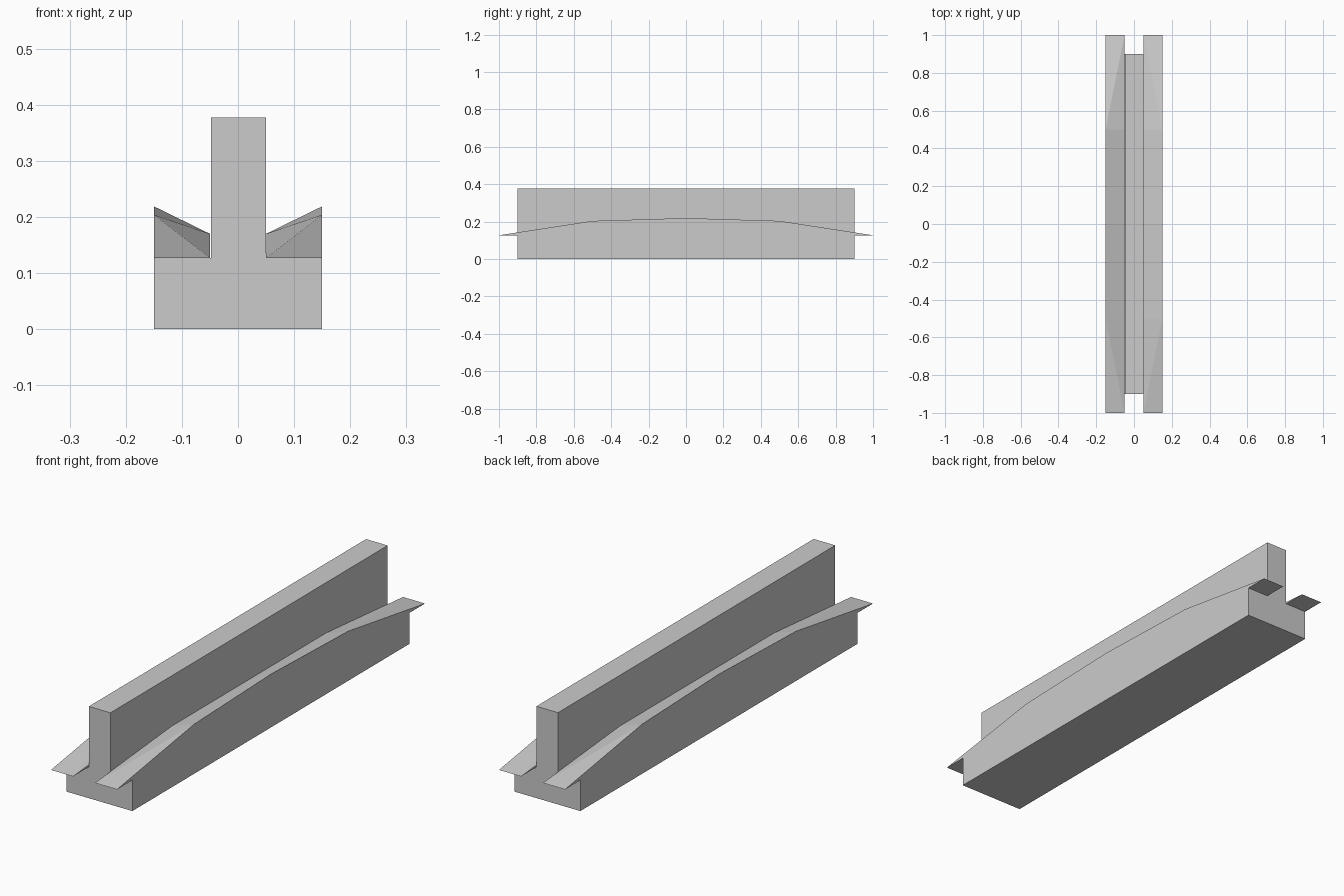
import bpy, bmesh

if "Cube" in bpy.data.objects:
    bpy.data.objects.remove(bpy.data.objects["Cube"])


def make_object(name, bm):
    bmesh.ops.recalc_face_normals(bm, faces=bm.faces[:])
    mesh = bpy.data.meshes.new(name)
    bm.to_mesh(mesh)
    bm.free()
    obj = bpy.data.objects.new(name, mesh)
    bpy.context.collection.objects.link(obj)
    return obj


# Main body: inverted T profile extruded along y
profile = [(-0.15, 0), (0.15, 0), (0.15, 0.127), (0.05, 0.127), (0.05, 0.377),
           (-0.048, 0.377), (-0.048, 0.127), (-0.15, 0.127)]
bm = bmesh.new()
face = bm.faces.new([bm.verts.new((x, -0.9, z)) for x, z in profile])
ext = bmesh.ops.extrude_face_region(bm, geom=[face])
moved = [v for v in ext["geom"] if isinstance(v, bmesh.types.BMVert)]
bmesh.ops.translate(bm, verts=moved, vec=(0, 1.8, 0))
make_object("body", bm)

# Side fender: arched, inward sloping wedge tapering to flat tips
IN, OUT, BASE = 0.05, 0.15, 0.127
stations = [(-0.5, 0.17, 0.204), (0, 0.17, 0.219), (0.5, 0.17, 0.204)]
bm = bmesh.new()
tips = [[bm.verts.new((x, y, BASE)) for x in (IN, OUT)] for y in (-1, 1)]
inner = [bm.verts.new((IN, y, zi)) for y, zi, zo in stations]
outer = [bm.verts.new((OUT, y, zo)) for y, zi, zo in stations]
(fi, fo), (bi, bo) = tips
bm.faces.new((fi, bi, bo, fo))
bm.faces.new([fi] + inner + [bi])
bm.faces.new([fo] + outer + [bo])
for i, o, ti, to in ((inner[0], outer[0], fi, fo), (inner[2], outer[2], bi, bo)):
    bm.faces.new((ti, to, o))
    bm.faces.new((ti, o, i))
for k in range(2):
    bm.faces.new((inner[k], outer[k], outer[k + 1], inner[k + 1]))
fender = make_object("side_fenders", bm)
mirror = fender.modifiers.new("Mirror", 'MIRROR')
mirror.use_mirror_merge = False
